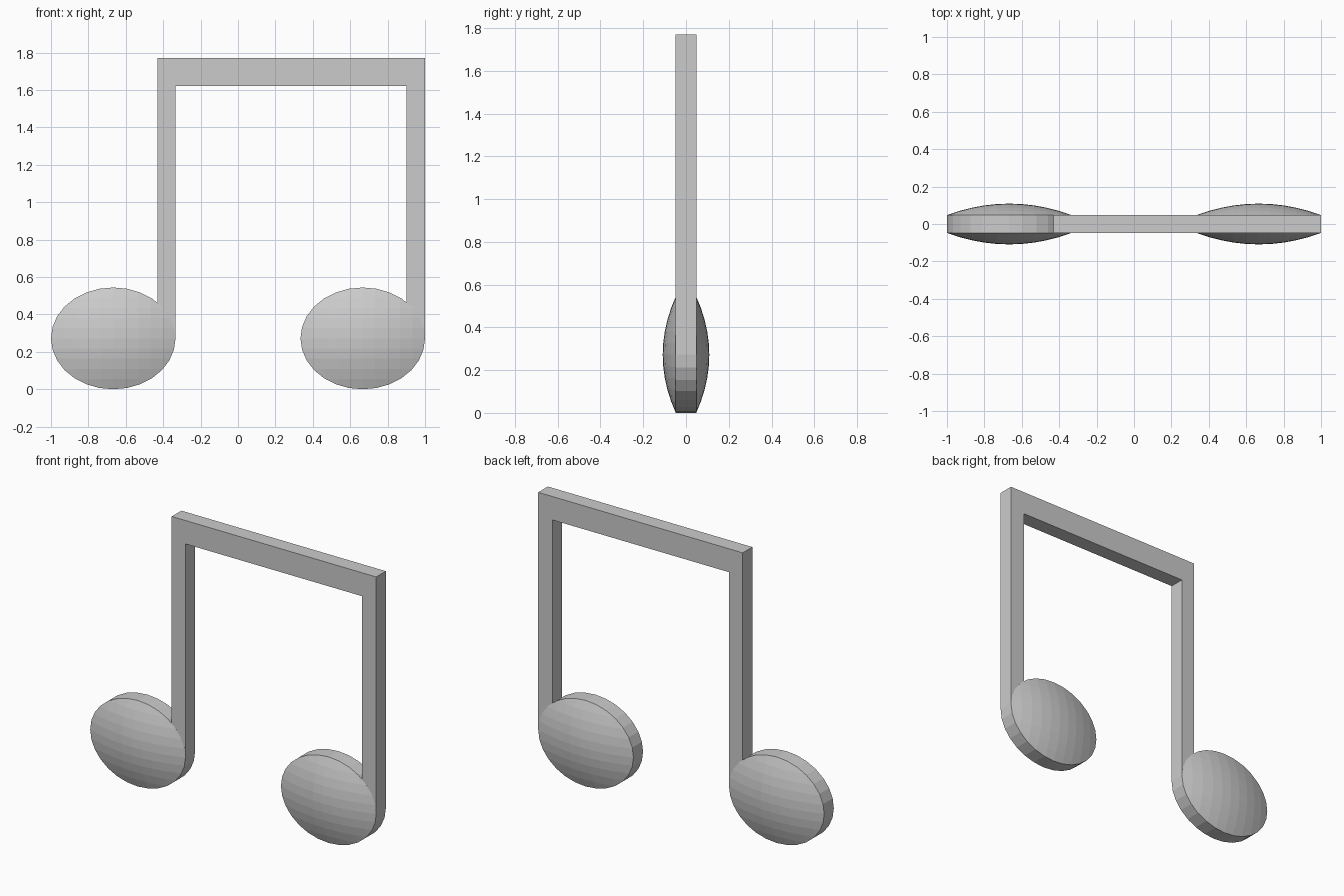
import bpy, bmesh, math
from mathutils import Vector

if "Cube" in bpy.data.objects:
    bpy.data.objects.remove(bpy.data.objects["Cube"])

HALF = 0.048            # half thickness of the flat parts
RX, RZ = 0.333, 0.272   # note head radii
BULGE = 0.061           # dome height above the rim
SIDES, BANDS = 28, 10


def extrude_outline(bm, points):
    """Solid slab from an x-z outline, centred on y = 0."""
    face = bm.faces.new([bm.verts.new((x, -HALF, z)) for x, z in points])
    result = bmesh.ops.extrude_face_region(bm, geom=[face])
    verts = [g for g in result["geom"] if isinstance(g, bmesh.types.BMVert)]
    bmesh.ops.translate(bm, verts=verts, vec=(0, 2 * HALF, 0))
    bmesh.ops.recalc_face_normals(bm, faces=bm.faces[:])


def finish(bm, name, location=(0, 0, 0)):
    mesh = bpy.data.meshes.new(name)
    bm.to_mesh(mesh)
    bm.free()
    obj = bpy.data.objects.new(name, mesh)
    obj.location = location
    bpy.context.collection.objects.link(obj)
    return obj


def note_head(name, x):
    bm = bmesh.new()
    angles = [2 * math.pi * i / SIDES for i in range(SIDES)]
    extrude_outline(bm, [(RX * math.cos(a), RZ * math.sin(a)) for a in angles])
    # slice both caps into a grid, then bulge them into domes
    for axis, radius in ((Vector((1, 0, 0)), RX), (Vector((0, 0, 1)), RZ)):
        for i in range(1, BANDS):
            bmesh.ops.bisect_plane(
                bm, geom=bm.verts[:] + bm.edges[:] + bm.faces[:], dist=1e-5,
                plane_co=axis * radius * (2 * i / BANDS - 1), plane_no=axis)
    for v in bm.verts:
        r2 = (v.co.x / RX) ** 2 + (v.co.z / RZ) ** 2
        v.co.y += math.copysign(BULGE * max(0, 1 - r2), v.co.y)
    finish(bm, name, (x, 0, RZ))


# two domed oval heads
note_head("left_note_head", -0.667)
note_head("right_note_head", 0.667)

# both stems and the beam joining them, as one slab
bm = bmesh.new()
extrude_outline(bm, [(-0.43, RZ), (-0.334, RZ), (-0.334, 1.622), (0.9, 1.622),
                     (0.9, RZ), (1.0, RZ), (1.0, 1.77), (-0.43, 1.77)])
finish(bm, "stems_and_beam")
